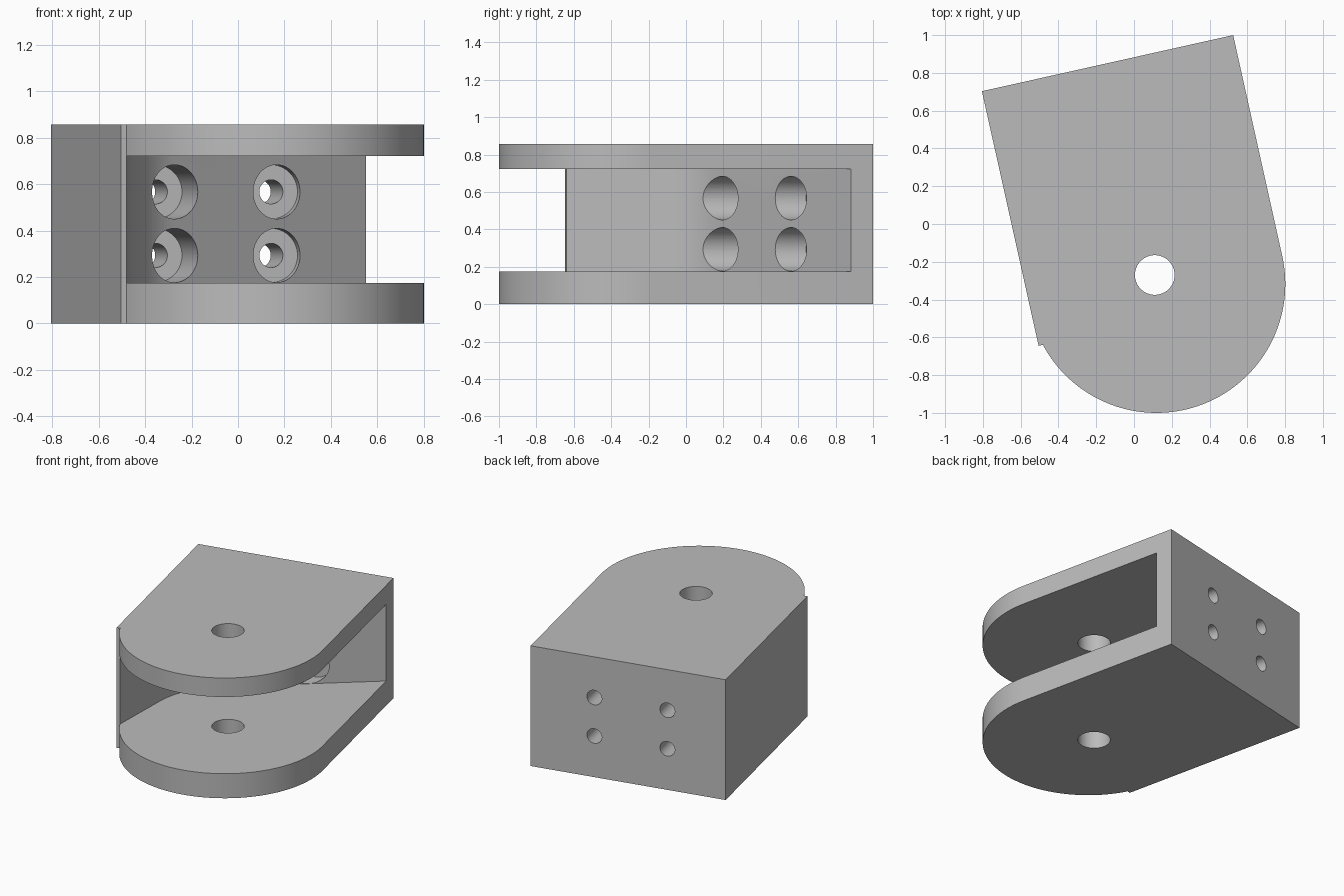
import bpy, bmesh, math
from mathutils import Vector, Matrix

if "Cube" in bpy.data.objects:
    bpy.data.objects.remove(bpy.data.objects["Cube"], do_unlink=True)

grey = bpy.data.materials.new("plain_grey")
grey.use_nodes = True
grey.diffuse_color = (0.5, 0.5, 0.5, 1)
grey.node_tree.nodes["Principled BSDF"].inputs["Base Color"].default_value = (0.5, 0.5, 0.5, 1)


def new_object(name, bm):
    bmesh.ops.recalc_face_normals(bm, faces=bm.faces)
    mesh = bpy.data.meshes.new(name)
    bm.to_mesh(mesh)
    bm.free()
    mesh.materials.append(grey)
    ob = bpy.data.objects.new(name, mesh)
    bpy.context.collection.objects.link(ob)
    return ob


def prism(name, outline, z0, z1):
    bm = bmesh.new()
    face = bm.faces.new([bm.verts.new((p[0], p[1], z0)) for p in outline])
    ext = bmesh.ops.extrude_face_region(bm, geom=[face])
    top = [g for g in ext["geom"] if isinstance(g, bmesh.types.BMVert)]
    bmesh.ops.translate(bm, verts=top, vec=(0, 0, z1 - z0))
    return new_object(name, bm)


def rod(name, start, end, radius):
    a, b = Vector(start), Vector(end)
    turn = (b - a).to_track_quat('Z', 'Y').to_matrix().to_4x4()
    bm = bmesh.new()
    bmesh.ops.create_cone(bm, cap_ends=True, segments=64, radius1=radius, radius2=radius,
                          depth=(b - a).length,
                          matrix=Matrix.Translation((a + b) / 2) @ turn)
    return new_object(name, bm)


def arc(cx, cy, r, a0, a1, n):
    angles = [math.radians(a0 + (a1 - a0) * i / n) for i in range(n + 1)]
    return [(cx + r * math.cos(a), cy + r * math.sin(a)) for a in angles]


# Block outline: square back, round front, small tip on the right wall
tilt = math.radians(12.6)
tip_angle = math.degrees(math.atan2(-0.32, -0.597))
outline = [(0.525, 1.0), (-0.805, 0.703), (-0.505, -0.645), (-0.478, -0.639)]
outline += arc(0.119, -0.318, 0.682, tip_angle + 360.3, 372.6, 72)
body = prism("hinge_bracket", outline, 0, 0.857)

# Slot between the two plates, with a rounded inner corner
slope = math.radians(39.8)
slot = [(1.2, -1.2), (-0.479, -1.2), (-0.479, -0.63)]
slot += arc(0.065, -0.22, 0.535, 180, 129.8, 24)
slot += [(0.55 + 0.5 * math.cos(slope), 0.88 + 0.5 * math.sin(slope))]
cutters = [prism("slot_cutter", slot, 0.175, 0.722)]

# Pivot hole through both plates
cutters.append(rod("pivot_cutter", (0.11, -0.27, -0.2), (0.11, -0.27, 1.1), 0.105))

# Four counterbored screw holes through the back wall
back = Vector((-0.139, 0.851, 0))
across = Vector((math.cos(tilt), math.sin(tilt), 0))
depth = Vector((-math.sin(tilt), math.cos(tilt), 0))
for u in (-0.275, 0.235):
    for z in (0.293, 0.567):
        base = back + across * u + Vector((0, 0, z))
        cutters.append(rod("counterbore_cutter", base - depth * 0.85, base - depth * 0.24, 0.1165))
        cutters.append(rod("bore_cutter", base - depth * 0.5, base + depth * 0.2, 0.052))

bpy.ops.object.select_all(action='DESELECT')
bpy.context.view_layer.objects.active = body
body.select_set(True)
for cutter in cutters:
    cutter.hide_render = True
    mod = body.modifiers.new("cut", 'BOOLEAN')
    mod.operation = 'DIFFERENCE'
    mod.solver = 'EXACT'
    mod.object = cutter
    bpy.ops.object.modifier_apply(modifier=mod.name)
    bpy.data.objects.remove(cutter, do_unlink=True)

bpy.ops.object.shade_smooth_by_angle(angle=math.radians(25))
